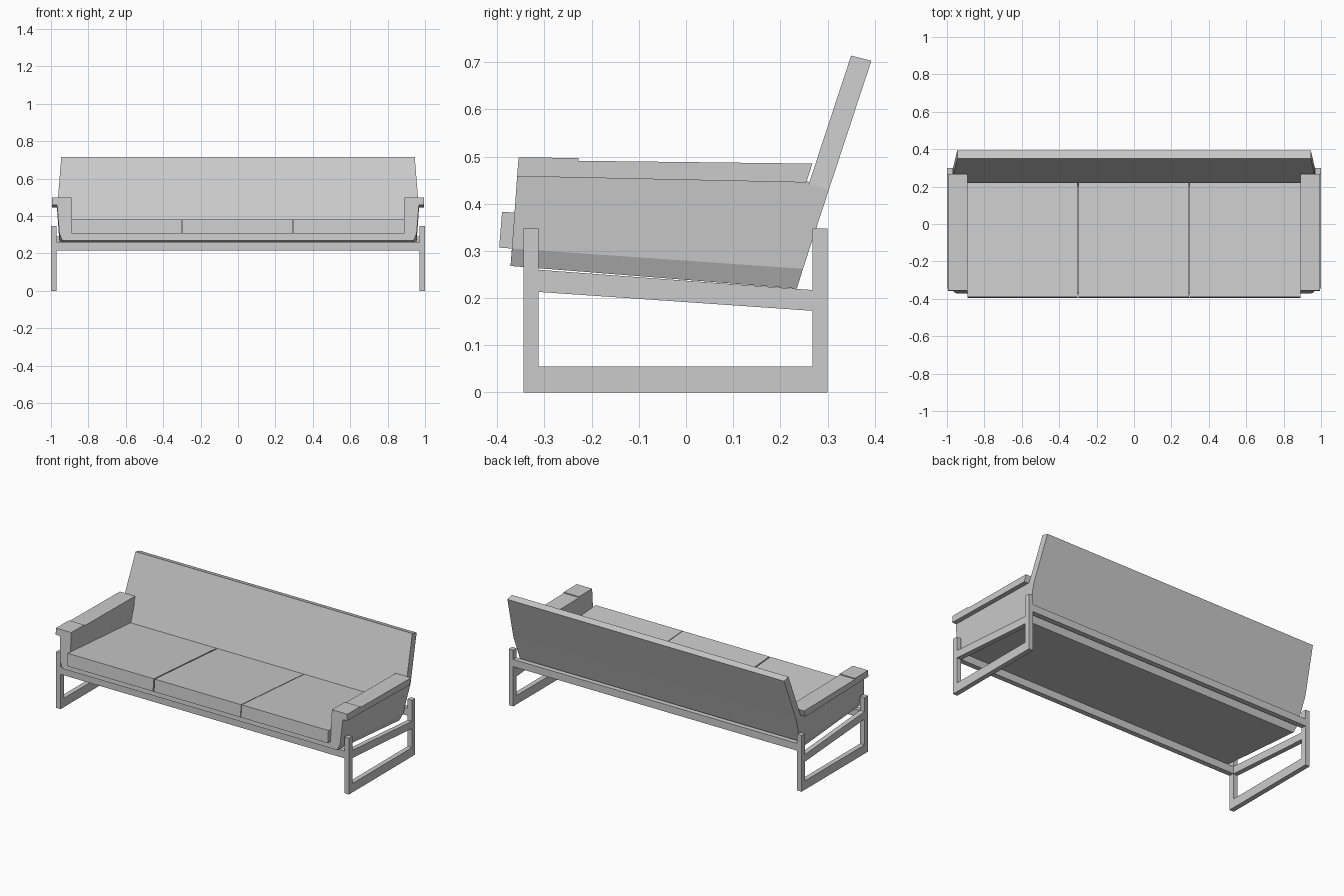
import bpy, bmesh

if "Cube" in bpy.data.objects:
    bpy.data.objects.remove(bpy.data.objects["Cube"])


def mesh_from(name, verts, faces):
    me = bpy.data.meshes.new(name)
    me.from_pydata(verts, [], faces)
    bm = bmesh.new()
    bm.from_mesh(me)
    bmesh.ops.recalc_face_normals(bm, faces=bm.faces)
    bm.to_mesh(me)
    bm.free()
    ob = bpy.data.objects.new(name, me)
    bpy.context.collection.objects.link(ob)
    return ob


def loft(name, rings):
    """Join equal-sized closed rings and cap both ends."""
    n = len(rings[0])
    verts = [p for r in rings for p in r]
    faces = [list(range(n)), list(range(len(verts) - n, len(verts)))]
    for k in range(len(rings) - 1):
        for i in range(n):
            a, b = k * n + i, k * n + (i + 1) % n
            faces.append([a, b, b + n, a + n])
    return mesh_from(name, verts, faces)


def prism(name, x0, x1, profile):
    """Extrude a (y, z) side profile along x."""
    return loft(name, [[(x, y, z) for y, z in profile] for x in (x0, x1)])


def box(name, x0, x1, y0, y1, z0, z1):
    return prism(name, x0, x1, [(y0, z0), (y1, z0), (y1, z1), (y0, z1)])


for s, side in ((-1, "left"), (1, "right")):
    # Sled leg frame
    xi, xo = s * 0.97, s * 1.0
    box(side + "_front_leg", xi, xo, -0.345, -0.313, 0, 0.347)
    box(side + "_back_leg", xi, xo, 0.268, 0.30, 0, 0.347)
    box(side + "_floor_rail", xi, xo, -0.313, 0.268, 0, 0.055)
    prism(side + "_sloped_rail", xi, xo,
          [(-0.313, 0.213), (0.268, 0.173), (0.268, 0.217), (-0.313, 0.26)])

    # Flared side panel: (outer x, front y, front z, back y, back z)
    levels = [(0.938, -0.372, 0.268, 0.235, 0.220),
              (0.955, -0.369, 0.305, 0.248, 0.262),
              (0.967, -0.358, 0.458, 0.260, 0.447)]
    loft(side + "_side_panel",
         [[(s * 0.89, fy, fz), (s * x, fy, fz), (s * x, by, bz), (s * 0.89, by, bz)]
          for x, fy, fz, by, bz in levels])

    # Armrest with raised front pad
    prism(side + "_armrest", s * 0.89, s * 0.995,
          [(-0.358, 0.458), (0.255, 0.445), (0.268, 0.485), (-0.228, 0.491),
           (-0.228, 0.497), (-0.355, 0.498)])

# Cross rails
box("front_cross_rail", -0.97, 0.97, -0.345, -0.313, 0.215, 0.26)
box("back_cross_rail", -0.97, 0.97, 0.268, 0.30, 0.245, 0.29)

# Seat base
prism("seat_base", -0.89, 0.89,
      [(-0.372, 0.268), (0.235, 0.22), (0.248, 0.262), (-0.369, 0.307)])

# Backrest, widest at arm height: (half width, outer y, outer z)
rings = []
for hw, y, z in [(0.938, 0.235, 0.220), (0.955, 0.248, 0.262),
                 (0.967, 0.303, 0.430), (0.945, 0.393, 0.703)]:
    rings.append([(-hw, y, z), (hw, y, z),
                  (hw, y - 0.043, z + 0.011), (-hw, y - 0.043, z + 0.011)])
loft("backrest", rings)

# Seat cushions
for i, (x0, x1) in enumerate([(-0.89, -0.303), (-0.296, 0.294), (0.298, 0.89)]):
    prism("seat_cushion_%d" % (i + 1), x0, x1,
          [(-0.396, 0.307), (0.215, 0.262), (0.222, 0.338), (-0.39, 0.383)])
